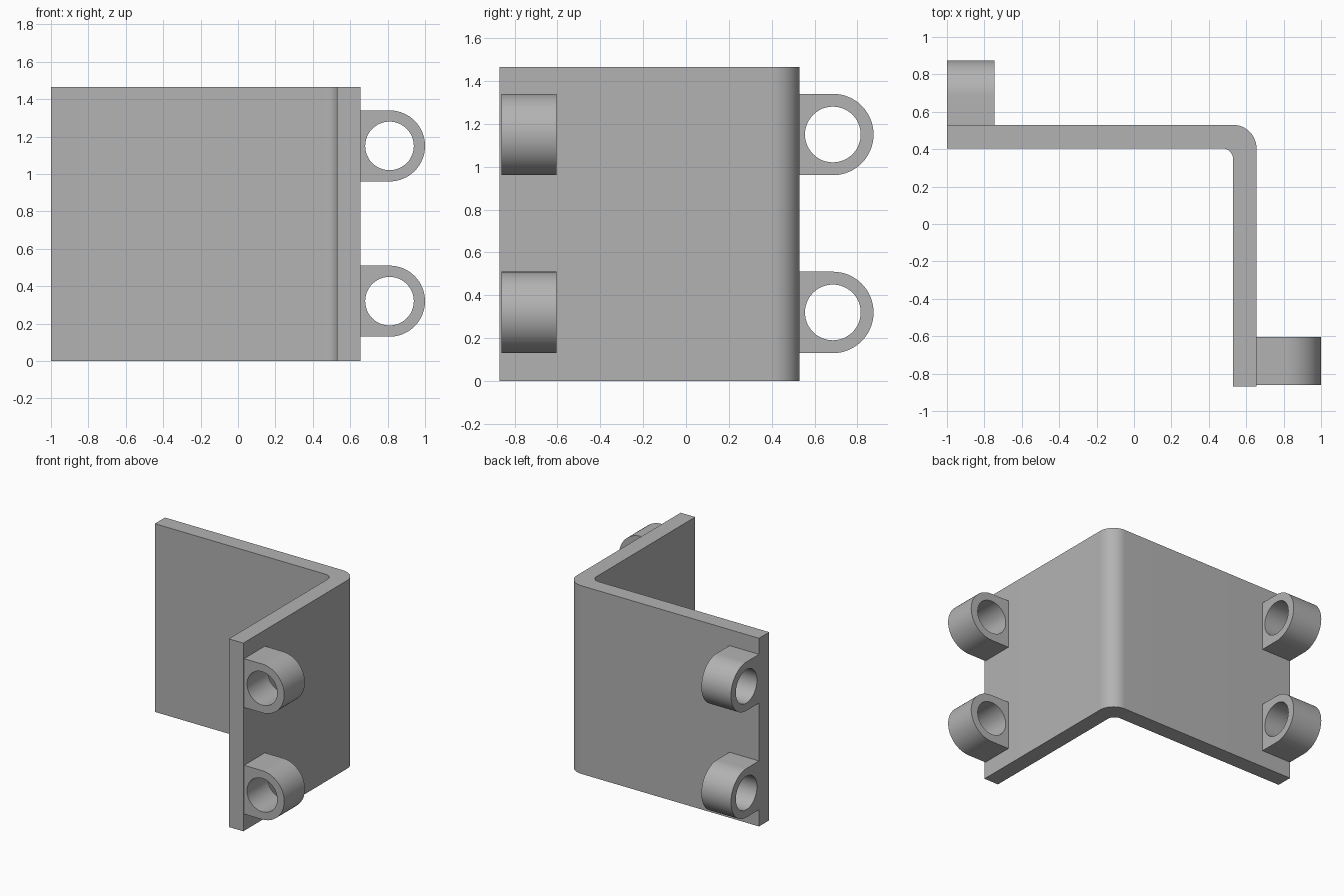
import bpy
import bmesh
from math import cos, sin, pi, radians
from mathutils import Matrix, Vector

old = bpy.data.objects.get("Cube")
if old:
    bpy.data.objects.remove(old, do_unlink=True)

HEIGHT = 1.465
THICK = 0.125
LUG_RADIUS, HOLE_RADIUS, LUG_WIDTH = 0.19, 0.13, 0.255
LUG_HEIGHTS = (0.32, 1.15)

metal = bpy.data.materials.new("grey metal")
metal.use_nodes = True
grey = (0.45, 0.45, 0.45, 1)
metal.diffuse_color = grey
metal.node_tree.nodes["Principled BSDF"].inputs["Base Color"].default_value = grey


def arc(cx, cy, radius, start, end, steps):
    angles = [start + (end - start) * i / steps for i in range(steps + 1)]
    return [(cx + radius * cos(a), cy + radius * sin(a)) for a in angles]


def prism(name, loops, depth, matrix):
    """Fill closed outlines (with holes) and extrude them along local z."""
    bm = bmesh.new()
    edges = []
    for loop in loops:
        verts = [bm.verts.new((x, y, 0)) for x, y in loop]
        edges += [bm.edges.new((a, b)) for a, b in zip(verts, verts[1:] + verts[:1])]
    bmesh.ops.triangle_fill(bm, edges=edges, use_beauty=True, normal=Vector((0, 0, 1)))
    result = bmesh.ops.extrude_face_region(bm, geom=bm.faces[:])
    moved = [v for v in result["geom"] if isinstance(v, bmesh.types.BMVert)]
    bmesh.ops.translate(bm, verts=moved, vec=(0, 0, depth))
    bmesh.ops.transform(bm, matrix=matrix, verts=bm.verts[:])
    bmesh.ops.recalc_face_normals(bm, faces=bm.faces[:])
    mesh = bpy.data.meshes.new(name)
    bm.to_mesh(mesh)
    bm.free()
    mesh.materials.append(metal)
    obj = bpy.data.objects.new(name, mesh)
    bpy.context.collection.objects.link(obj)
    bpy.ops.object.select_all(action="DESELECT")
    obj.select_set(True)
    bpy.context.view_layer.objects.active = obj
    bpy.ops.object.shade_smooth_by_angle(angle=radians(30))
    return obj


# Bent plate with a rounded corner
outer_x, outer_y, front_y = 0.655, 0.53, -0.87
inner_x, inner_y, bend = outer_x - THICK, outer_y - THICK, 0.06
plate = [(-1, inner_y), *arc(inner_x - bend, inner_y - bend, bend, pi / 2, 0, 12),
         (inner_x, front_y), (outer_x, front_y),
         *arc(inner_x, inner_y, THICK, 0, pi / 2, 16), (-1, outer_y)]
prism("bent_plate", [plate], HEIGHT, Matrix.Identity(4))

# Hinge lugs: local x points away from the plate, local y up, local z along the pin
reach = 0.155
lug = [(-reach, LUG_RADIUS), (-reach, -LUG_RADIUS),
       *arc(0, 0, LUG_RADIUS, -pi / 2, pi / 2, 32)]
hole = arc(0, 0, HOLE_RADIUS, 0, 2 * pi, 48)[:-1]


def lug_matrix(out, origin):
    up = Vector((0, 0, 1))
    pin = out.cross(up)
    return Matrix.Translation(origin) @ Matrix((out, up, pin)).transposed().to_4x4()


for level, z in zip(("lower", "upper"), LUG_HEIGHTS):
    side = lug_matrix(Vector((1, 0, 0)), Vector((outer_x + reach, -0.86 + LUG_WIDTH, z)))
    prism(level + "_side_lug", [lug, hole], LUG_WIDTH, side)
    back = lug_matrix(Vector((0, 1, 0)), Vector((-1, outer_y + reach, z)))
    prism(level + "_back_lug", [lug, hole], LUG_WIDTH, back)
